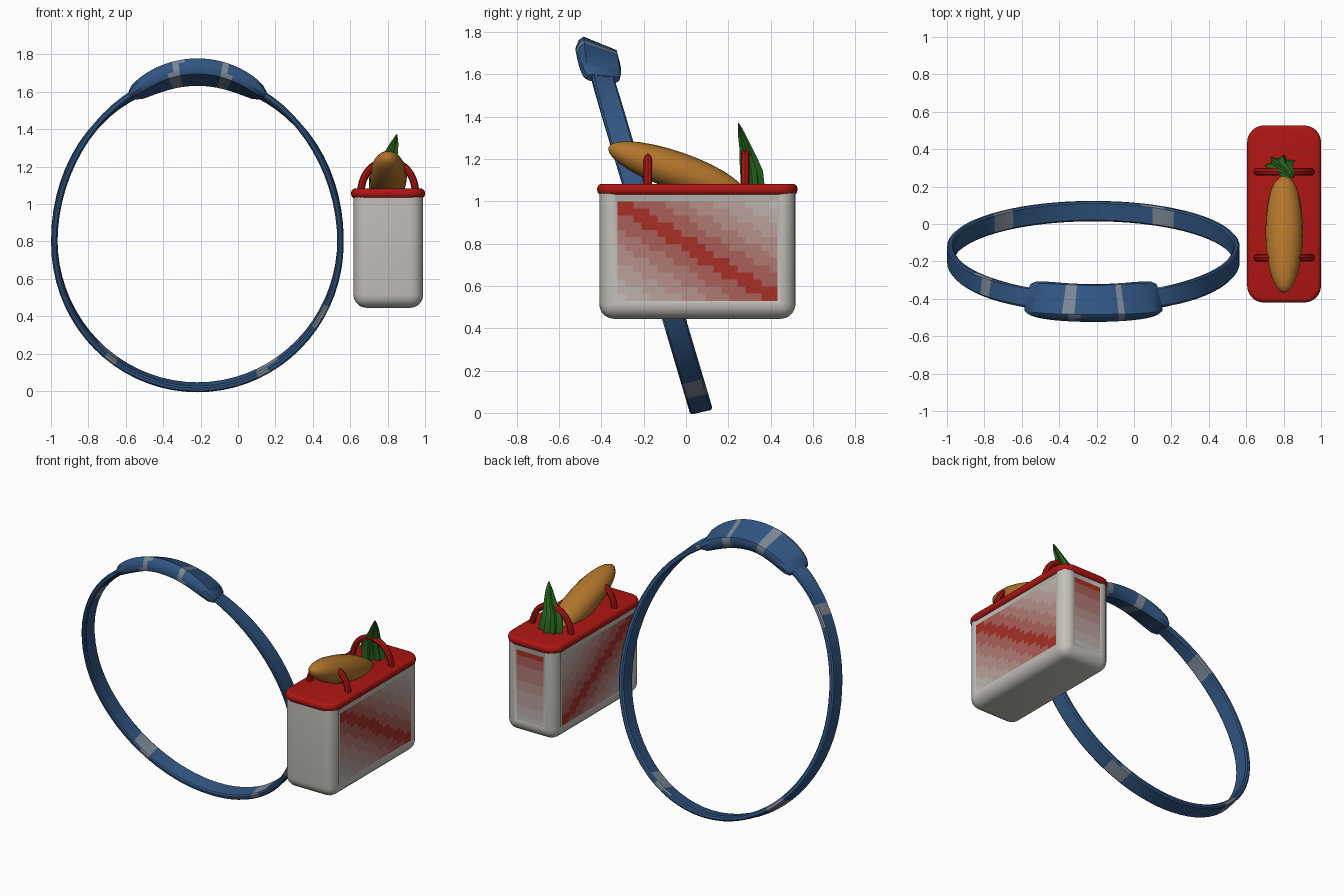
import bpy, bmesh, math
from mathutils import Vector

if "Cube" in bpy.data.objects:
    bpy.data.objects.remove(bpy.data.objects["Cube"])


def mat(name, rgb):
    m = bpy.data.materials.new(name)
    m.diffuse_color = (*rgb, 1)
    m.use_nodes = True
    m.node_tree.nodes["Principled BSDF"].inputs["Base Color"].default_value = m.diffuse_color
    return m


BLUE = mat("blue", (0.03, 0.09, 0.22))
PALE = mat("worn_blue", (0.2, 0.24, 0.3))
RED = mat("red", (0.42, 0.008, 0.006))
GREY = mat("off_white", (0.55, 0.53, 0.49))
BREAD = mat("crust", (0.45, 0.18, 0.025))
GREEN = mat("leaf_green", (0.02, 0.13, 0.012))
g, r = Vector((0.55, 0.53, 0.49)), Vector((0.38, 0.03, 0.02))
RAMP = [mat(f"fade_{i}", g.lerp(r, i / 6)) for i in range(7)]


def finish(name, bm, mats, angle=40):
    bmesh.ops.recalc_face_normals(bm, faces=bm.faces)
    me = bpy.data.meshes.new(name)
    bm.to_mesh(me)
    bm.free()
    for m in mats:
        me.materials.append(m)
    ob = bpy.data.objects.new(name, me)
    bpy.context.collection.objects.link(ob)
    bpy.ops.object.select_all(action='DESELECT')
    ob.select_set(True)
    bpy.context.view_layer.objects.active = ob
    bpy.ops.object.shade_smooth_by_angle(angle=math.radians(angle))
    return ob


def box(lo, hi):
    bm = bmesh.new()
    bmesh.ops.create_cube(bm, size=1)
    for v in bm.verts:
        v.co = Vector([(a + b) / 2 + c * (b - a) for a, b, c in zip(lo, hi, v.co)])
    return bm


def bevel(bm, edges, width, seg):
    bmesh.ops.bevel(bm, geom=edges, offset=width, segments=seg, profile=0.5, affect='EDGES')


def loft(bm, rings, closed):
    n, k = len(rings), len(rings[0])
    vs = [[bm.verts.new(p) for p in ring] for ring in rings]
    for i in range(n if closed else n - 1):
        for j in range(k):
            bm.faces.new((vs[i][j], vs[i][(j + 1) % k],
                          vs[(i + 1) % n][(j + 1) % k], vs[(i + 1) % n][j]))
    if not closed:
        bm.faces.new(vs[0])
        bm.faces.new(vs[-1])


# Strap loop: leaning egg-shaped ring, band twists a little near the top
def loop_point(t, lift=0.0):
    s = math.sin(t)
    z = 0.8 + (0.875 if s > 0 else 0.78) * s
    return Vector((-0.217 + 0.765 * math.cos(t), 0.075 - 0.297 * z, z + lift))


def band_ring(t, width, thick, lift=0.0):
    p = loop_point(t, lift)
    tan = (loop_point(t + 0.01) - loop_point(t - 0.01)).normalized()
    w = Vector((0, 0.11, 0.025 - 0.07 * max(0, math.sin(t)) ** 3))
    w = (w - tan * w.dot(tan)).normalized()
    n = tan.cross(w).normalized()
    prof = [(-.5, -.25), (-.42, -.5), (.42, -.5), (.5, -.25),
            (.5, .25), (.42, .5), (-.42, .5), (-.5, .25)]
    return [p + w * a * width + n * b * thick for a, b in prof]


bm = bmesh.new()
N = 72
loft(bm, [band_ring(2 * math.pi * i / N, 0.108, 0.034) for i in range(N)], True)
for f in bm.faces:
    c = f.calc_center_median()
    t = math.atan2(c.z - 0.8, c.x + 0.217)
    f.material_index = int(math.sin(5 * t + 14 * c.y) + math.sin(11 * t + 1) > 1.55)
finish("strap", bm, [BLUE, PALE])

# Shoulder pad over the top of the strap
bm = bmesh.new()
rings = []
for i in range(25):
    u = i / 12 - 1
    e = (1 - abs(u) ** 6) ** 0.5
    rings.append(band_ring(math.pi / 2 - u * math.radians(27),
                           0.15 + 0.05 * e, 0.035 + 0.055 * e * (1 - 0.3 * u * u), 0.03 * (1 - u * u)))
loft(bm, rings, False)
for f in bm.faces:
    c = f.calc_center_median()
    f.material_index = int(abs(c.x + 0.33) < 0.03 or abs(c.x + 0.07) < 0.025)
finish("shoulder_pad", bm, [BLUE, PALE])

# Box body with rounded corners and recessed panels
bm = box((0.617, -0.41, 0.445), (0.99, 0.518, 1.05))
bevel(bm, [e for e in bm.edges if min(v.co.z for v in e.verts) < 1], 0.07, 5)
bm.normal_update()
sides = [f for f in bm.faces if f.calc_area() > 0.1
         and (abs(f.normal.x) > 0.99 or f.normal.y > 0.99)]
bmesh.ops.inset_individual(bm, faces=sides, thickness=0.015, depth=-0.006)
finish("box_body", bm, [GREY])


# Faded red panels on the sides and the back end
def panel(name, origin, du, dv, shade):
    bm = bmesh.new()
    nu, nv = 20, 14
    o, du, dv = Vector(origin), Vector(du), Vector(dv)
    vs = [[bm.verts.new(o + du * i / nu + dv * j / nv) for j in range(nv + 1)] for i in range(nu + 1)]
    for i in range(nu):
        for j in range(nv):
            f = bm.faces.new((vs[i][j], vs[i + 1][j], vs[i + 1][j + 1], vs[i][j + 1]))
            k = shade((i + .5) / nu, (j + .5) / nv)
            f.material_index = max(0, min(6, round(k * 6)))
    finish(name, bm, RAMP)


def diagonal(u, v):
    return 1 - abs(u + v - 1)


panel("right_panel", (0.986, -0.325, 0.53), (0, 0.758, 0), (0, 0, 0.47), diagonal)
panel("left_panel", (0.621, -0.325, 0.53), (0, 0.758, 0), (0, 0, 0.47), diagonal)
panel("back_panel", (0.905, 0.514, 0.53), (-0.203, 0, 0), (0, 0, 0.47), lambda u, v: v)

# Lid
bm = box((0.605, -0.42, 1.03), (1.0, 0.527, 1.083))
bevel(bm, [e for e in bm.edges if abs(e.verts[0].co.z - e.verts[1].co.z) > 0.01], 0.09, 6)
bevel(bm, [e for e in bm.edges if abs(e.verts[0].co.z - e.verts[1].co.z) < 0.01], 0.022, 3)
finish("lid", bm, [RED])

# Two hoop handles
for name, y in (("front_handle", -0.18), ("back_handle", 0.28)):
    bm = bmesh.new()
    rings = []
    for i in range(21):
        a = math.pi * i / 20
        d = Vector((math.cos(a), 0, math.sin(a)))
        p = Vector((0.803 + 0.145 * d.x, y, 1.065 + 0.165 * d.z))
        rings.append([p + d * 0.02 * math.cos(b) + Vector((0, 0.02 * math.sin(b), 0))
                      for b in (math.pi * k / 4 for k in range(8))])
    loft(bm, rings, False)
    finish(name, bm, [RED])

# Bread loaf poking out of the lid
bm = bmesh.new()
bmesh.ops.create_uvsphere(bm, u_segments=20, v_segments=14, radius=1)
tilt = math.radians(-19)
for v in bm.verts:
    x, y, z = v.co.x * 0.1, v.co.z * 0.34, v.co.y * 0.09
    v.co = (0.803 + x, -0.045 + y * math.cos(tilt) - z * math.sin(tilt),
            1.145 + y * math.sin(tilt) + z * math.cos(tilt))
finish("bread_loaf", bm, [BREAD])

# Crumpled leaf tapering to a tip
bm = bmesh.new()
rings = []
for h, w, cx, cy in ((1.07, 1, .785, .315), (1.14, .95, .78, .31), (1.2, .75, .79, .295),
                     (1.26, .5, .815, .28), (1.32, .3, .835, .262), (1.37, .05, .848, .248)):
    ring = []
    for k in range(14):
        a = 2 * math.pi * k / 14
        q = w * (1 if k % 2 else 0.68 + 0.1 * math.sin(3 * k))
        ring.append((cx + 0.085 * q * math.cos(a), cy + 0.058 * q * math.sin(a),
                     h + 0.012 * math.sin(5 * a) * w))
    rings.append(ring)
loft(bm, rings, False)
finish("leaf", bm, [GREEN], 25)
